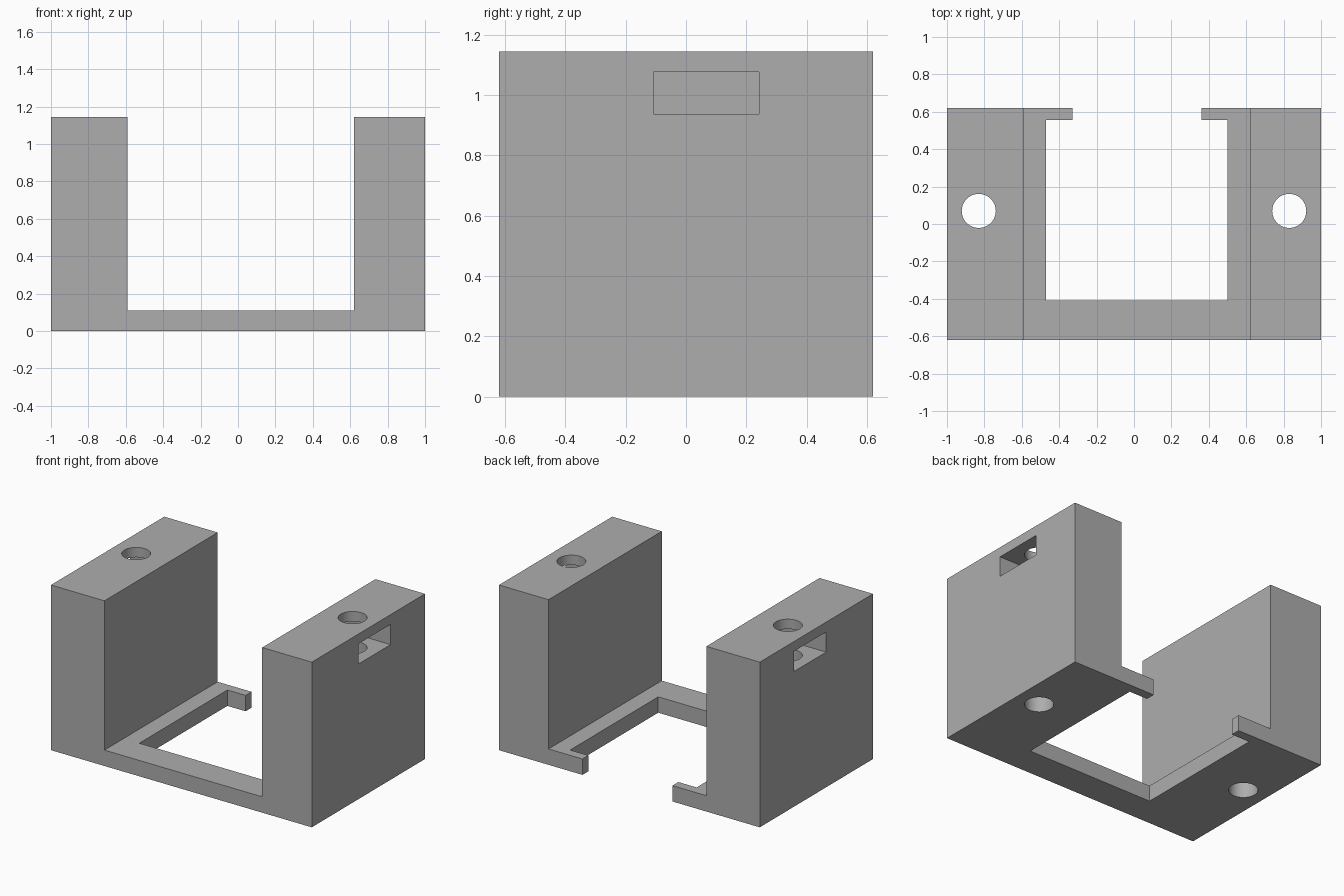
import bpy
import bmesh
import math
from mathutils import Matrix, Vector

cube = bpy.data.objects.get("Cube")
if cube:
    bpy.data.objects.remove(cube, do_unlink=True)

HALF_DEPTH = 0.62
HEIGHT = 1.145
PLATE = 0.11
HOLE_X, HOLE_Y, HOLE_R = 0.83, 0.07, 0.091

grey = bpy.data.materials.new("plain grey")
grey.use_nodes = True
colour = (0.42, 0.42, 0.42, 1)
grey.diffuse_color = colour
grey.node_tree.nodes["Principled BSDF"].inputs["Base Color"].default_value = colour


def add_object(name, bm):
    bmesh.ops.recalc_face_normals(bm, faces=bm.faces)
    mesh = bpy.data.meshes.new(name)
    bm.to_mesh(mesh)
    bm.free()
    mesh.materials.append(grey)
    obj = bpy.data.objects.new(name, mesh)
    bpy.context.collection.objects.link(obj)
    return obj


def prism(name, points, direction):
    """Extrude a closed outline along a direction."""
    bm = bmesh.new()
    face = bm.faces.new([bm.verts.new(p) for p in points])
    result = bmesh.ops.extrude_face_region(bm, geom=[face], use_keep_orig=True)
    verts = [g for g in result["geom"] if isinstance(g, bmesh.types.BMVert)]
    bmesh.ops.translate(bm, verts=verts, vec=Vector(direction))
    return add_object(name, bm)


def box(name, low, high):
    bm = bmesh.new()
    low, high = Vector(low), Vector(high)
    matrix = Matrix.Translation((low + high) / 2) @ Matrix.Diagonal((high - low).to_4d())
    bmesh.ops.create_cube(bm, size=1, matrix=matrix)
    return add_object(name, bm)


def cut(target, cutter):
    """Subtract the cutter, apply the result and discard the cutter."""
    cutter.hide_render = True
    bpy.context.view_layer.objects.active = target
    mod = target.modifiers.new("cut", "BOOLEAN")
    mod.operation = "DIFFERENCE"
    mod.solver = "EXACT"
    mod.object = cutter
    bpy.ops.object.modifier_apply(modifier=mod.name)
    bpy.data.objects.remove(cutter, do_unlink=True)


# U-shaped body: two solid side blocks joined by a thin floor plate
profile = [(-1, 0), (1, 0), (1, HEIGHT), (0.62, HEIGHT), (0.62, PLATE),
           (-0.59, PLATE), (-0.59, HEIGHT), (-1, HEIGHT)]
bracket = prism("mounting_bracket", [(x, -HALF_DEPTH, z) for x, z in profile],
                (0, 2 * HALF_DEPTH, 0))

# Floor window, open at the back between two short lips
window = [(-0.47, -0.41), (0.5, -0.41), (0.5, 0.555), (0.36, 0.555),
          (0.36, 0.8), (-0.33, 0.8), (-0.33, 0.555), (-0.47, 0.555)]
cut(bracket, prism("window_cutter", [(x, y, -0.1) for x, y in window], (0, 0, 0.4)))

# Vertical bolt hole and outer nut pocket in each side block
for side in (-1, 1):
    bm = bmesh.new()
    bmesh.ops.create_cone(bm, cap_ends=True, segments=48, radius1=HOLE_R, radius2=HOLE_R,
                          depth=2, matrix=Matrix.Translation((side * HOLE_X, HOLE_Y, 0.6)))
    cut(bracket, add_object("bolt_hole_cutter", bm))
    xs = sorted((side * 0.65, side * 1.1))
    cut(bracket, box("nut_pocket_cutter", (xs[0], -0.107, 0.937), (xs[1], 0.243, 1.077)))

# Smooth hole walls with crisp block edges
bpy.ops.object.select_all(action="DESELECT")
bracket.select_set(True)
bpy.context.view_layer.objects.active = bracket
bpy.ops.object.shade_smooth_by_angle(angle=math.radians(30))
